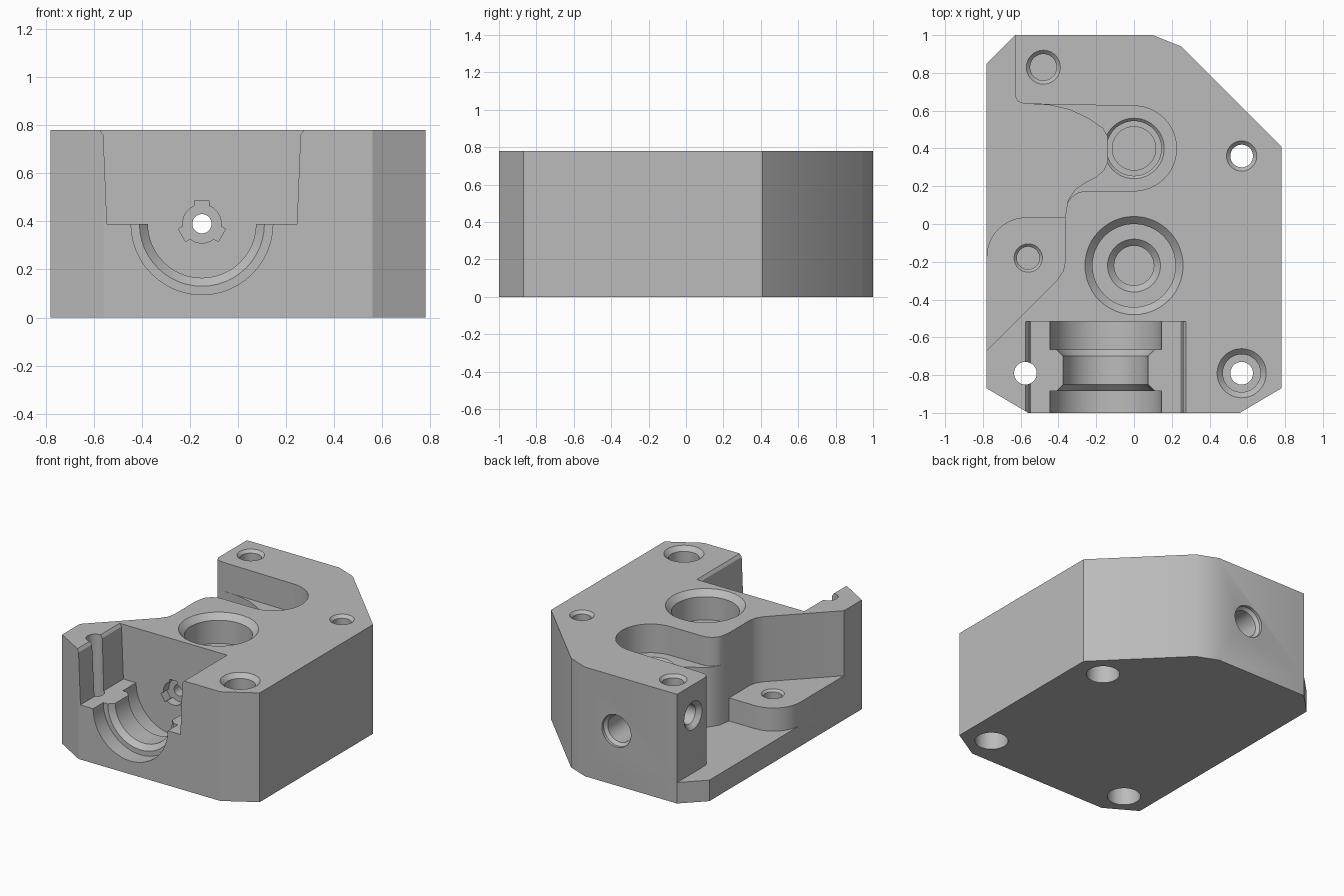
import bpy, bmesh, math
from mathutils import Matrix, Vector

if "Cube" in bpy.data.objects:
    bpy.data.objects.remove(bpy.data.objects["Cube"], do_unlink=True)

grey = bpy.data.materials.new("plain grey")
grey.use_nodes = True
grey.diffuse_color = (0.5, 0.5, 0.5, 1)
grey.node_tree.nodes["Principled BSDF"].inputs["Base Color"].default_value = (0.5, 0.5, 0.5, 1)

H = 0.78          # block height
TOP = H + 0.05    # cutters overshoot the top
SIDES = 48
ALONG_Z = Matrix()
ALONG_Y = Matrix.Rotation(math.pi / 2, 4, 'X')   # local z becomes -y
ALONG_X = Matrix.Rotation(math.pi / 2, 4, 'Y')   # local z becomes +x


def finish(name, bm, matrix):
    bmesh.ops.transform(bm, matrix=matrix, verts=bm.verts)
    bmesh.ops.recalc_face_normals(bm, faces=bm.faces)
    mesh = bpy.data.meshes.new(name)
    bm.to_mesh(mesh)
    bm.free()
    mesh.materials.append(grey)
    obj = bpy.data.objects.new(name, mesh)
    bpy.context.collection.objects.link(obj)
    return obj


def prism(name, outline, low, high, matrix=ALONG_Z):
    bm = bmesh.new()
    face = bm.faces.new([bm.verts.new((x, y, low)) for x, y in outline])
    grown = bmesh.ops.extrude_face_region(bm, geom=[face])["geom"]
    top = [v for v in grown if isinstance(v, bmesh.types.BMVert)]
    bmesh.ops.translate(bm, verts=top, vec=(0, 0, high - low))
    return finish(name, bm, matrix)


def lathe(name, centre, profile, axis=ALONG_Z):
    """Solid of revolution; profile is (radius, distance along the axis)."""
    bm = bmesh.new()
    rings = []
    for r, h in profile:
        angles = [2 * math.pi * i / SIDES for i in range(SIDES)]
        rings.append([bm.verts.new((r * math.cos(a), r * math.sin(a), h)) for a in angles])
    for a, b in zip(rings, rings[1:]):
        for i in range(SIDES):
            j = (i + 1) % SIDES
            bm.faces.new((a[i], a[j], b[j], b[i]))
    bm.faces.new(rings[0])
    bm.faces.new(rings[-1])
    return finish(name, bm, Matrix.Translation(Vector(centre)) @ axis)


def arc(cx, cy, r, start, end, steps):
    angles = [math.radians(start + (end - start) * i / steps) for i in range(steps + 1)]
    return [(cx + r * math.cos(a), cy + r * math.sin(a)) for a in angles]


# main block
block = prism("housing_block", [(-0.78, -0.87), (-0.56, -1), (0.56, -1), (0.78, -0.87), (0.78, 0.41),
                                (0.25, 0.94), (0.1, 1), (-0.63, 1), (-0.78, 0.85)], 0, H)


def cut(cutter):
    cutter.hide_render = True
    mod = block.modifiers.new("cut", 'BOOLEAN')
    mod.operation = 'DIFFERENCE'
    mod.solver = 'EXACT'
    mod.object = cutter
    bpy.context.view_layer.objects.active = block
    bpy.ops.object.modifier_apply(modifier=mod.name)
    bpy.data.objects.remove(cutter, do_unlink=True)


# deep side recess with the curved wall
deep = [(-1, 1.1), (-0.63, 1.1), (-0.63, 0.68), (-0.617, 0.65), (-0.585, 0.637), (-0.55, 0.635),
        (-0.45, 0.63), (-0.34, 0.605), (-0.235, 0.555), (-0.165, 0.505), (-0.14, 0.46), (-0.14, 0.33),
        (-0.16, 0.285), (-0.2, 0.25), (-0.25, 0.225), (-0.31, 0.185), (-0.35, 0.125), (-0.365, 0.035)]
deep += arc(-0.57, -0.175, 0.21, 90, 180, 12) + [(-1, -0.175)]
cut(prism("deep_recess", deep, 0.15, TOP))

# shelf over the pivot boss
cut(prism("boss_shelf", [(-1, 0.1), (-0.365, 0.1), (-0.365, -0.2), (-0.375, -0.25), (-0.41, -0.3),
                         (-1, -0.89)], 0.315, TOP))

# rounded slot around the rear bearing
slot = [(-0.6, 0.636)] + arc(0, 0.4, 0.225, 90, -90, 24)
slot += arc(-0.25, 0.06, 0.115, 90, 180, 8) + [(-0.6, 0.06)]
cut(prism("bearing_slot", slot, 0.575, TOP))
cut(lathe("rear_bearing", (0, 0.4, 0),
          [(0.115, 0.25), (0.115, 0.5), (0.145, 0.5), (0.145, 0.56), (0.16, 0.575), (0.16, 0.65)]))

# central stepped bore
cut(lathe("centre_bore", (0, -0.22, 0),
          [(0.105, 0.15), (0.105, 0.54), (0.14, 0.575), (0.22, 0.575), (0.22, H - 0.04),
           (0.26, H), (0.26, TOP)]))

# front pocket, slightly tapered, mirrored about its own centre
half = [(0.395, 0.39), (0.41, 0.76), (0.425, H), (0.425, TOP)]
pocket = [(-0.15 + x, z) for x, z in half] + [(-0.15 - x, z) for x, z in reversed(half)]
cut(prism("front_pocket", pocket, 0.515, 1.1, ALONG_Y))

# half-round collar groove below the pocket
cut(lathe("collar_groove", (-0.15, 0, 0.39),
          [(0.295, 0.515), (0.295, 0.665), (0.26, 0.665), (0.225, 0.7), (0.225, 0.85),
           (0.26, 0.885), (0.295, 0.885), (0.295, 1.1)], ALONG_Y))

# keyed recess in the pocket wall
cut(lathe("key_round", (-0.15, 0, 0.39), [(0.08, 0.45), (0.08, 0.6)], ALONG_Y))
for angle in (0, 120, 240):
    place = Matrix.Translation((-0.15, 0, 0.39)) @ ALONG_Y @ Matrix.Rotation(math.radians(angle), 4, 'Z')
    cut(prism("key_tab", [(-0.03, 0), (0.03, 0), (0.03, 0.096), (-0.03, 0.096)], 0.45, 0.6, place))

# long feed channel with a rear fitting bore
cut(lathe("feed_channel", (-0.15, 0, 0.39),
          [(0.115, -1.1), (0.115, -0.98), (0.095, -0.96), (0.095, -0.76), (0.04, -0.76), (0.04, 0.6)],
          ALONG_Y))

# screw holes through the block
cut(lathe("front_left_screw", (0.57, -0.79, 0),
          [(0.11, -0.1), (0.11, 0.15), (0.06, 0.15), (0.06, 0.55), (0.1, 0.55), (0.1, H - 0.03),
           (0.13, H), (0.13, TOP)]))
cut(lathe("rear_left_screw", (0.57, 0.36, 0),
          [(0.11, -0.1), (0.11, 0.15), (0.06, 0.15), (0.06, H - 0.02), (0.08, H), (0.08, TOP)]))
cut(lathe("front_right_screw", (-0.575, -0.79, 0),
          [(0.11, -0.1), (0.11, 0.15), (0.06, 0.15), (0.06, TOP)]))

# blind holes
cut(lathe("rear_right_screw", (-0.48, 0.83, 0),
          [(0.07, 0.2), (0.07, H - 0.02), (0.09, H), (0.09, TOP)]))
cut(lathe("boss_screw", (-0.56, -0.18, 0),
          [(0.06, 0.06), (0.06, 0.3), (0.075, 0.315), (0.075, 0.4)]))
cut(lathe("side_screw", (0, 0.82, 0.56),
          [(0.1, -0.75), (0.1, -0.63), (0.07, -0.6), (0.07, -0.3)], ALONG_X))

# smooth the round walls, keep the edges crisp
bpy.ops.object.select_all(action='DESELECT')
block.select_set(True)
bpy.context.view_layer.objects.active = block
bpy.ops.object.shade_smooth_by_angle(angle=math.radians(25))
